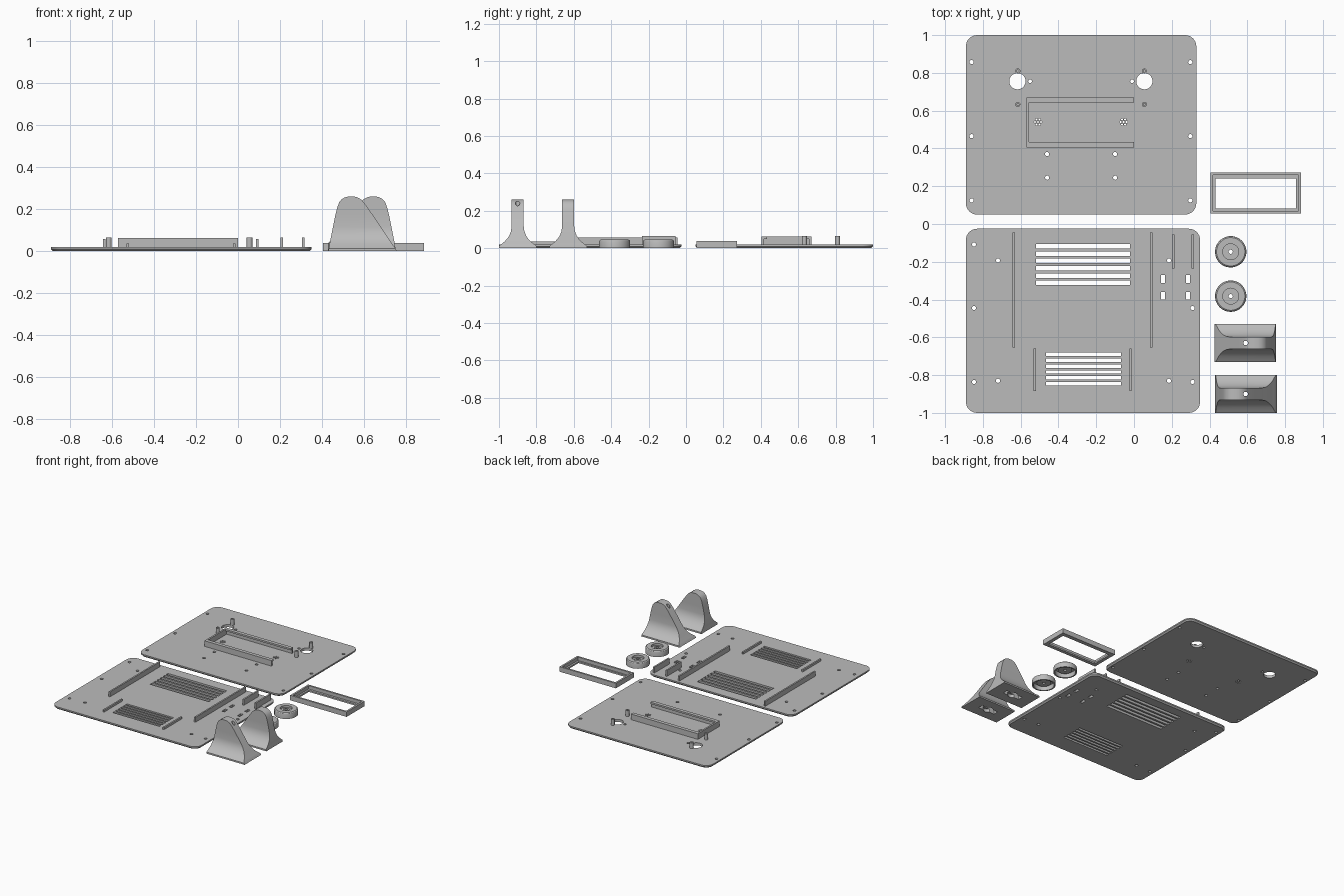
import bpy, bmesh, math

if "Cube" in bpy.data.objects:
    bpy.data.objects.remove(bpy.data.objects["Cube"])

gray = bpy.data.materials.new("plain gray")
gray.diffuse_color = (0.5, 0.5, 0.5, 1)
gray.use_nodes = True
gray.node_tree.nodes["Principled BSDF"].inputs["Base Color"].default_value = gray.diffuse_color


def finish(name, bm, smooth=True):
    bmesh.ops.recalc_face_normals(bm, faces=bm.faces)
    me = bpy.data.meshes.new(name)
    bm.to_mesh(me)
    bm.free()
    ob = bpy.data.objects.new(name, me)
    bpy.context.collection.objects.link(ob)
    me.materials.append(gray)
    if smooth:
        bpy.ops.object.select_all(action='DESELECT')
        ob.select_set(True)
        bpy.context.view_layer.objects.active = ob
        bpy.ops.object.shade_smooth_by_angle(angle=math.radians(30))
    return ob


def loft(bm, rings):
    """Skin a stack of equal-length loops and cap both ends."""
    loops = [[bm.verts.new(p) for p in r] for r in rings]
    n = len(loops[0])
    for a, b in zip(loops, loops[1:]):
        for i in range(n):
            j = (i + 1) % n
            bm.faces.new((a[i], a[j], b[j], b[i]))
    bm.faces.new(loops[0][::-1])
    bm.faces.new(loops[-1])


def rect(x0, x1, y0, y1, z):
    return [(x0, y0, z), (x1, y0, z), (x1, y1, z), (x0, y1, z)]


def box(bm, x0, x1, y0, y1, z0, z1):
    loft(bm, [rect(x0, x1, y0, y1, z0), rect(x0, x1, y0, y1, z1)])


def circle(x, y, r, z, n):
    return [(x + r * math.cos(2 * math.pi * i / n), y + r * math.sin(2 * math.pi * i / n), z)
            for i in range(n)]


def cyl(bm, x, y, r, z0, z1, n=20):
    loft(bm, [circle(x, y, r, z0, n), circle(x, y, r, z1, n)])


def rounded(x0, x1, y0, y1, r, z):
    pts = []
    for k, (cx, cy) in enumerate([(x1 - r, y1 - r), (x0 + r, y1 - r), (x0 + r, y0 + r), (x1 - r, y0 + r)]):
        for i in range(9):
            a = math.pi / 2 * (k + i / 8)
            pts.append((cx + r * math.cos(a), cy + r * math.sin(a), z))
    return pts


def cut(ob, bm):
    cutter = finish("cutter", bm, False)
    cutter.hide_render = True
    m = ob.modifiers.new("cut", 'BOOLEAN')
    m.object, m.operation, m.solver = cutter, 'DIFFERENCE', 'EXACT'
    bpy.ops.object.select_all(action='DESELECT')
    bpy.context.view_layer.objects.active = ob
    ob.select_set(True)
    with bpy.context.temp_override(object=ob, active_object=ob):
        bpy.ops.object.modifier_apply(modifier=m.name)
    bpy.data.objects.remove(cutter)


def plate(name, x0, x1, y0, y1):
    bm = bmesh.new()
    c = 0.01
    loft(bm, [rounded(x0 + c, x1 - c, y0 + c, y1 - c, 0.05, 0),
              rounded(x0, x1, y0, y1, 0.06, c),
              rounded(x0, x1, y0, y1, 0.06, T)])
    return finish(name, bm)


T = 0.02            # plate thickness
LO, HI = -0.05, 0.1  # cutter extent

# Rear plate with its holes
rear = plate("rear_plate", -0.89, 0.33, 0.05, 1.0)
bm = bmesh.new()
for x in (-0.86, 0.298):
    for y in (0.857, 0.465, 0.125):
        cyl(bm, x, y, 0.011, LO, HI)
for x in (-0.617, 0.055):
    cyl(bm, x, 0.756, 0.043, LO, HI, 40)
for x in (-0.55, -0.01):
    cyl(bm, x, 0.756, 0.01, LO, HI)
for x in (-0.46, -0.10):
    for y in (0.37, 0.245):
        cyl(bm, x, y, 0.011, LO, HI)
for x in (-0.508, -0.055):
    cyl(bm, x, 0.54, 0.0055, LO, HI, 12)
    for i in range(6):
        a = i * math.pi / 3
        cyl(bm, x + 0.016 * math.cos(a), 0.54 + 0.016 * math.sin(a), 0.0055, LO, HI, 12)
cut(rear, bm)

# Hollow mounting posts
for x in (-0.615, 0.055):
    for y in (0.81, 0.633):
        bm = bmesh.new()
        cyl(bm, x, y, 0.0135, 0.015, 0.065)
        post = finish("mounting_post", bm)
        bm = bmesh.new()
        cyl(bm, x, y, 0.006, 0.022, 0.1, 12)
        cut(post, bm)

# Open-ended bracket: thin walls, long sides lipped at the top
bm = bmesh.new()
box(bm, -0.57, -0.557, 0.405, 0.67, 0.015, 0.063)
for outer, s in ((0.405, 1), (0.67, -1)):
    for w, z0, z1 in ((0.012, 0.015, 0.063), (0.028, 0.05, 0.063)):
        y0, y1 = sorted((outer, outer + s * w))
        box(bm, -0.57, 0.0, y0, y1, z0, z1)
finish("slide_bracket", bm, False)

# Front plate with holes, vents and rectangular ports
front = plate("front_plate", -0.89, 0.35, -1.0, -0.025)
bm = bmesh.new()
for x, y in ((-0.847, -0.108), (-0.847, -0.445), (-0.847, -0.836), (0.31, -0.445), (0.31, -0.836),
             (-0.72, -0.193), (-0.72, -0.83), (0.185, -0.193), (0.185, -0.83)):
    cyl(bm, x, y, 0.011, LO, HI)
for i in range(6):
    y = -0.118 - i * 0.0388
    box(bm, -0.52, -0.02, y - 0.012, y + 0.012, LO, HI)
    y = -0.69 - i * 0.0312
    box(bm, -0.467, -0.07, y - 0.009, y + 0.009, LO, HI)
for x in (0.153, 0.285):
    for y in (-0.292, -0.38):
        box(bm, x - 0.011, x + 0.011, y - 0.021, y + 0.021, LO, HI)
cut(front, bm)

# Upright ribs on the front plate
for xs, y0, y1, h in (((-0.636, 0.092), -0.655, -0.045, 0.058),
                      ((-0.525, -0.018), -0.883, -0.66, 0.036),
                      ((0.208, 0.311), -0.235, -0.055, 0.065)):
    for x in xs:
        bm = bmesh.new()
        box(bm, x - 0.006, x + 0.006, y0, y1, 0.015, h)
        finish("rib", bm, False)

# Bezel frame: tall rim, low inner ledge, open middle
bm = bmesh.new()
box(bm, 0.405, 0.885, 0.055, 0.273, 0, 0.038)
frame = finish("bezel_frame", bm, False)
bm = bmesh.new()
box(bm, 0.419, 0.871, 0.069, 0.259, 0.012, 0.1)
cut(frame, bm)
bm = bmesh.new()
box(bm, 0.432, 0.857, 0.082, 0.242, LO, HI)
cut(frame, bm)

# Knobs: turned profile with dished top and hollow underside
profile = [(0.083, 0), (0.083, 0.035), (0.081, 0.041), (0.075, 0.046), (0.042, 0.046),
           (0.042, 0.03), (0.022, 0.03), (0.022, 0.036), (0.011, 0.036),
           (0.011, 0.018), (0.05, 0.018), (0.05, 0.036), (0.073, 0.036), (0.073, 0)]
N = 48
for y in (-0.147, -0.382):
    bm = bmesh.new()
    loops = [[bm.verts.new(p) for p in circle(0.512, y, r, z, N)] for r, z in profile]
    for a, b in zip(loops, loops[1:] + loops[:1]):
        for i in range(N):
            j = (i + 1) % N
            bm.faces.new((a[i], a[j], b[j], b[i]))
    finish("knob", bm)

# Feet: (z, left x, right x, half depth), the second mirrored about its hole
levels = [(0, 0.43, 0.756, 0.1), (0.012, 0.432, 0.75, 0.1), (0.022, 0.434, 0.743, 0.087),
          (0.035, 0.436, 0.734, 0.071), (0.05, 0.439, 0.724, 0.057), (0.068, 0.442, 0.712, 0.045),
          (0.09, 0.447, 0.697, 0.036), (0.115, 0.452, 0.68, 0.0325), (0.17, 0.463, 0.643, 0.0325),
          (0.21, 0.473, 0.615, 0.0325), (0.232, 0.481, 0.599, 0.0325), (0.246, 0.492, 0.586, 0.0325),
          (0.256, 0.508, 0.569, 0.0325), (0.26, 0.525, 0.553, 0.0325)]
C = 0.591
for cy, mirror in ((-0.9, False), (-0.63, True)):
    bm = bmesh.new()
    rings = []
    for z, xl, xr, h in levels:
        if mirror:
            xl, xr = 2 * C - xr, 2 * C - xl
        rings.append(rect(xl, xr, cy - h, cy + h, z))
    loft(bm, rings)
    foot = finish("foot", bm)
    # screw hole and slot in the underside
    bm = bmesh.new()
    cyl(bm, C, cy, 0.012, -0.05, 0.3)
    cut(foot, bm)
    bm = bmesh.new()
    box(bm, 0.52, 0.662, cy - 0.02, cy + 0.02, -0.05, 0.09)
    cut(foot, bm)
    bm = bmesh.new()
    cyl(bm, C, cy, 0.035, -0.05, 0.025, 32)
    cut(foot, bm)
